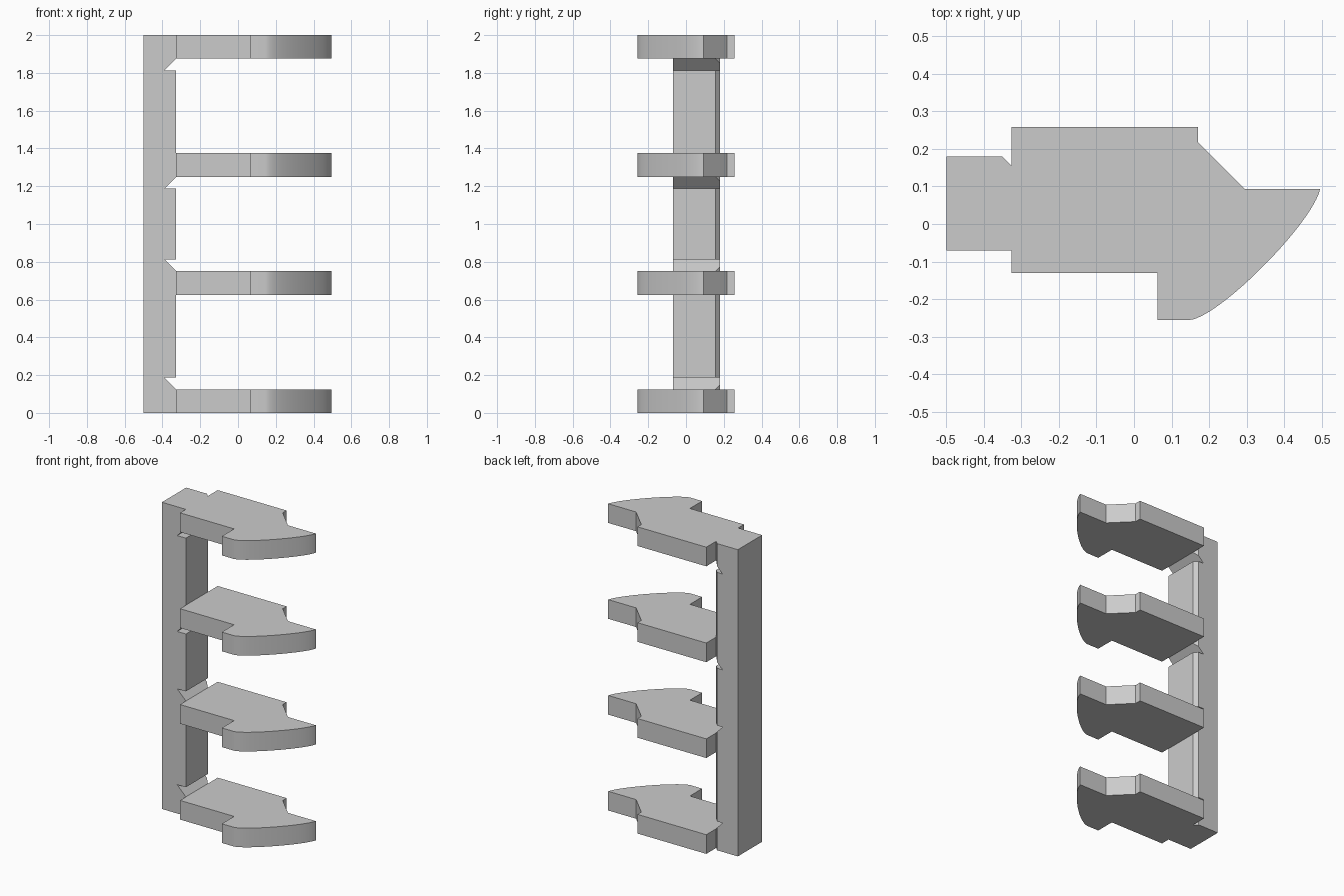
import bpy, bmesh, math
from mathutils import Vector
from mathutils.geometry import interpolate_bezier

cube = bpy.data.objects.get("Cube")
if cube:
    bpy.data.objects.remove(cube, do_unlink=True)

grey = bpy.data.materials.new("plain_grey")
grey.use_nodes = True
grey.diffuse_color = (0.6, 0.6, 0.6, 1)
grey.node_tree.nodes["Principled BSDF"].inputs["Base Color"].default_value = (0.6, 0.6, 0.6, 1)

THICK = 0.125           # prong thickness
PITCH = (2 - THICK) / 3  # prong spacing
JOIN = -0.327           # x where the prongs meet the spine
NOTCH = 0.063           # relief notch size


def prism(points, depth):
    """Extrude a closed outline along depth."""
    bm = bmesh.new()
    face = bm.faces.new([bm.verts.new(p) for p in points])
    moved = bmesh.ops.extrude_face_region(bm, geom=[face])["geom"]
    bmesh.ops.translate(bm, vec=depth, verts=[v for v in moved if isinstance(v, bmesh.types.BMVert)])
    bmesh.ops.recalc_face_normals(bm, faces=bm.faces)
    return bm


def add_object(name, bm):
    mesh = bpy.data.meshes.new(name)
    bm.to_mesh(mesh)
    bm.free()
    mesh.materials.append(grey)
    obj = bpy.data.objects.new(name, mesh)
    bpy.context.collection.objects.link(obj)
    return obj


# Spine: side outline with a slanted notch above the lower and below the upper prongs
outline = [(-0.5, 0), (JOIN, 0)]
for i in range(4):
    if i < 2:
        z = i * PITCH + THICK
        outline += [(JOIN, z), (JOIN - NOTCH, z + NOTCH), (JOIN, z + NOTCH)]
    else:
        z = i * PITCH
        outline += [(JOIN, z - NOTCH), (JOIN - NOTCH, z - NOTCH), (JOIN, z)]
outline += [(JOIN, 2), (-0.5, 2)]
spine = prism([(x, -0.07, z) for x, z in outline], Vector((0, 0.25, 0)))

# Chamfer along the inner back edge of the spine
bmesh.ops.bisect_plane(spine, geom=spine.verts[:] + spine.edges[:] + spine.faces[:],
                       plane_co=(JOIN, 0.156, 0), plane_no=(1, 1, 0), clear_outer=True)
bmesh.ops.holes_fill(spine, edges=[e for e in spine.edges if e.is_boundary], sides=0)
bmesh.ops.recalc_face_normals(spine, faces=spine.faces)
add_object("spine", spine)

# Prongs: flat plates with a curved nose
nose = interpolate_bezier(Vector((0.145, -0.256, 0)), Vector((0.22, -0.256, 0)),
                          Vector((0.475, 0, 0)), Vector((0.496, 0.093, 0)), 24)
plan = [(JOIN, -0.13), (0.063, -0.13), (0.063, -0.256)]
plan += [(p.x, p.y) for p in nose]
plan += [(0.295, 0.093), (0.17, 0.218), (0.17, 0.258), (JOIN, 0.258)]
for i in range(4):
    prong = add_object(f"prong_{i + 1}", prism([(x, y, i * PITCH) for x, y in plan], Vector((0, 0, THICK))))
    bpy.ops.object.select_all(action="DESELECT")
    prong.select_set(True)
    bpy.context.view_layer.objects.active = prong
    bpy.ops.object.shade_smooth_by_angle(angle=math.radians(30))
